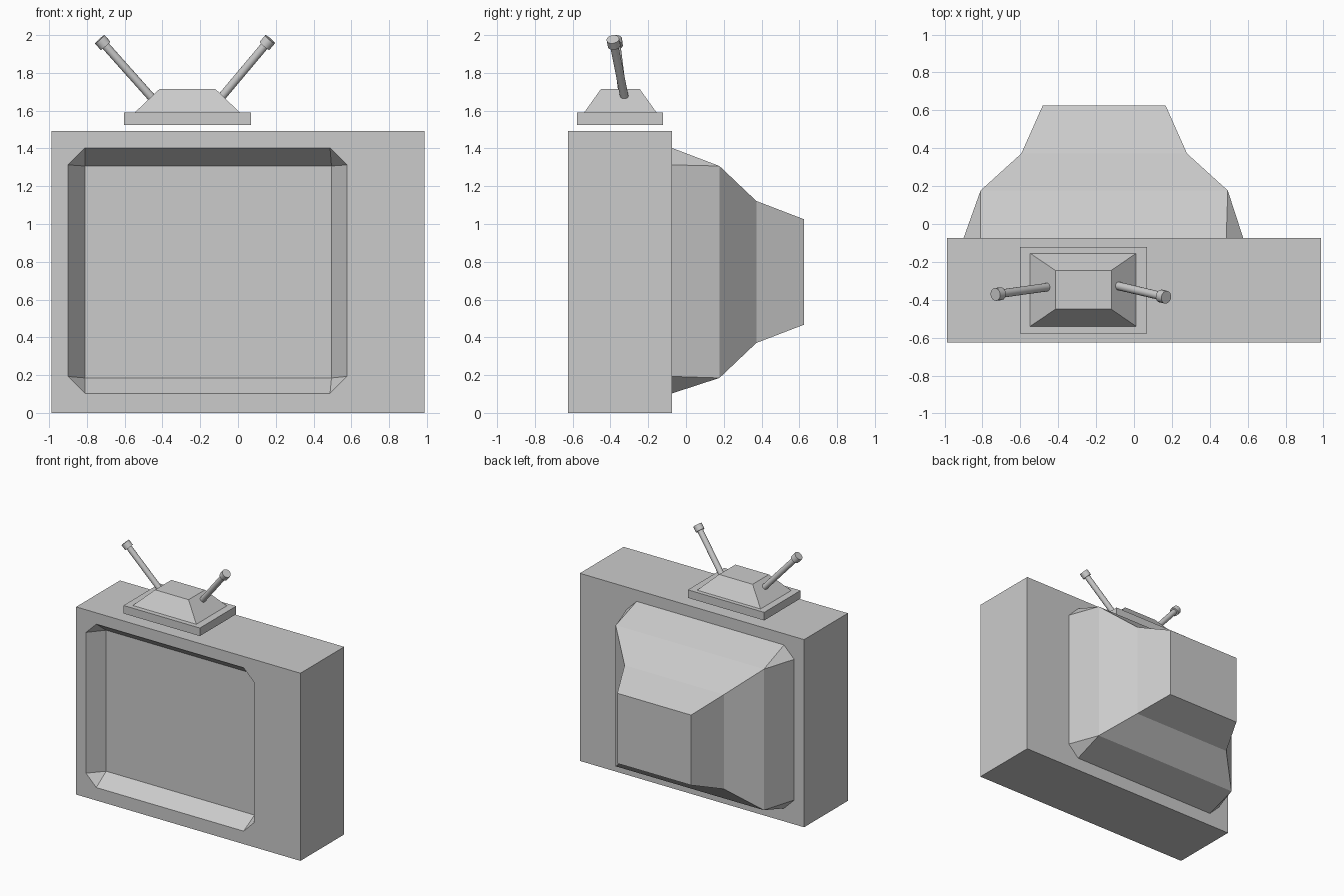
import bpy, bmesh
from mathutils import Vector

if "Cube" in bpy.data.objects:
    bpy.data.objects.remove(bpy.data.objects["Cube"])


def ring(axis, level, x0, x1, w0, w1, cx=0.0, cw=0.0):
    """Eight-point rectangle with cut corners; zero cuts give a plain rectangle."""
    pts = [(x0 + cx, w0), (x1 - cx, w0), (x1, w0 + cw), (x1, w1 - cw),
           (x1 - cx, w1), (x0 + cx, w1), (x0, w1 - cw), (x0, w0 + cw)]
    if axis == 'y':
        return [(x, level, w) for x, w in pts]
    return [(x, w, level) for x, w in pts]


def loft(name, rings, cap_start=True, cap_end=True):
    bm = bmesh.new()
    rows = [[bm.verts.new(p) for p in r] for r in rings]
    for a, b in zip(rows, rows[1:]):
        for i in range(8):
            j = (i + 1) % 8
            bm.faces.new((a[i], a[j], b[j], b[i]))
    if cap_start:
        bm.faces.new(rows[0])
    if cap_end:
        bm.faces.new(rows[-1])
    bmesh.ops.remove_doubles(bm, verts=bm.verts, dist=1e-4)
    bmesh.ops.recalc_face_normals(bm, faces=bm.faces)
    mesh = bpy.data.meshes.new(name)
    bm.to_mesh(mesh)
    bm.free()
    ob = bpy.data.objects.new(name, mesh)
    bpy.context.collection.objects.link(ob)
    return ob


def rod(name, a, b, radius, sides=16):
    a, b = Vector(a), Vector(b)
    d = b - a
    bpy.ops.mesh.primitive_cylinder_add(
        vertices=sides, radius=radius, depth=d.length, location=(a + b) / 2,
        rotation=d.to_track_quat('Z', 'Y').to_euler())
    ob = bpy.context.object
    ob.name = name
    bpy.ops.object.shade_smooth_by_angle()
    return ob


FRONT, BACK = -0.625, -0.075
opening = (-0.90, 0.577, 0.103, 1.403, 0.09, 0.09)
inner = (-0.81, 0.495, 0.185, 1.307)
case = (-0.987, 0.987, 0.0, 1.493)

# Cabinet with the recessed, corner-cut screen opening
loft("cabinet", [ring('y', BACK, *opening), ring('y', BACK, *case),
                 ring('y', FRONT, *case), ring('y', FRONT, *opening),
                 ring('y', FRONT + 0.125, *inner)], cap_start=False)

# Stepped rear housing
loft("rear_housing", [ring('y', BACK, *opening),
                      ring('y', 0.177, *inner),
                      ring('y', 0.372, -0.595, 0.28, 0.37, 1.122),
                      ring('y', 0.625, -0.482, 0.167, 0.467, 1.025)],
     cap_start=False)

# Antenna base plate and tapered block
loft("antenna_plate", [ring('z', z, -0.603, 0.069, -0.578, -0.122)
                       for z in (1.525, 1.589)])
loft("antenna_block", [ring('z', 1.589, -0.548, 0.011, -0.54, -0.155),
                       ring('z', 1.715, -0.415, -0.12, -0.45, -0.245)])

# Two antenna rods with end caps
for side, foot, tip in (("left", (-0.455, -0.333, 1.667), (-0.732, -0.372, 1.978)),
                        ("right", (-0.083, -0.327, 1.677), (0.17, -0.387, 1.978))):
    foot, tip = Vector(foot), Vector(tip)
    d = (tip - foot).normalized()
    rod(side + "_antenna_rod", foot - d * 0.01, tip - d * 0.02, 0.022)
    rod(side + "_antenna_cap", tip - d * 0.046, tip, 0.034)
